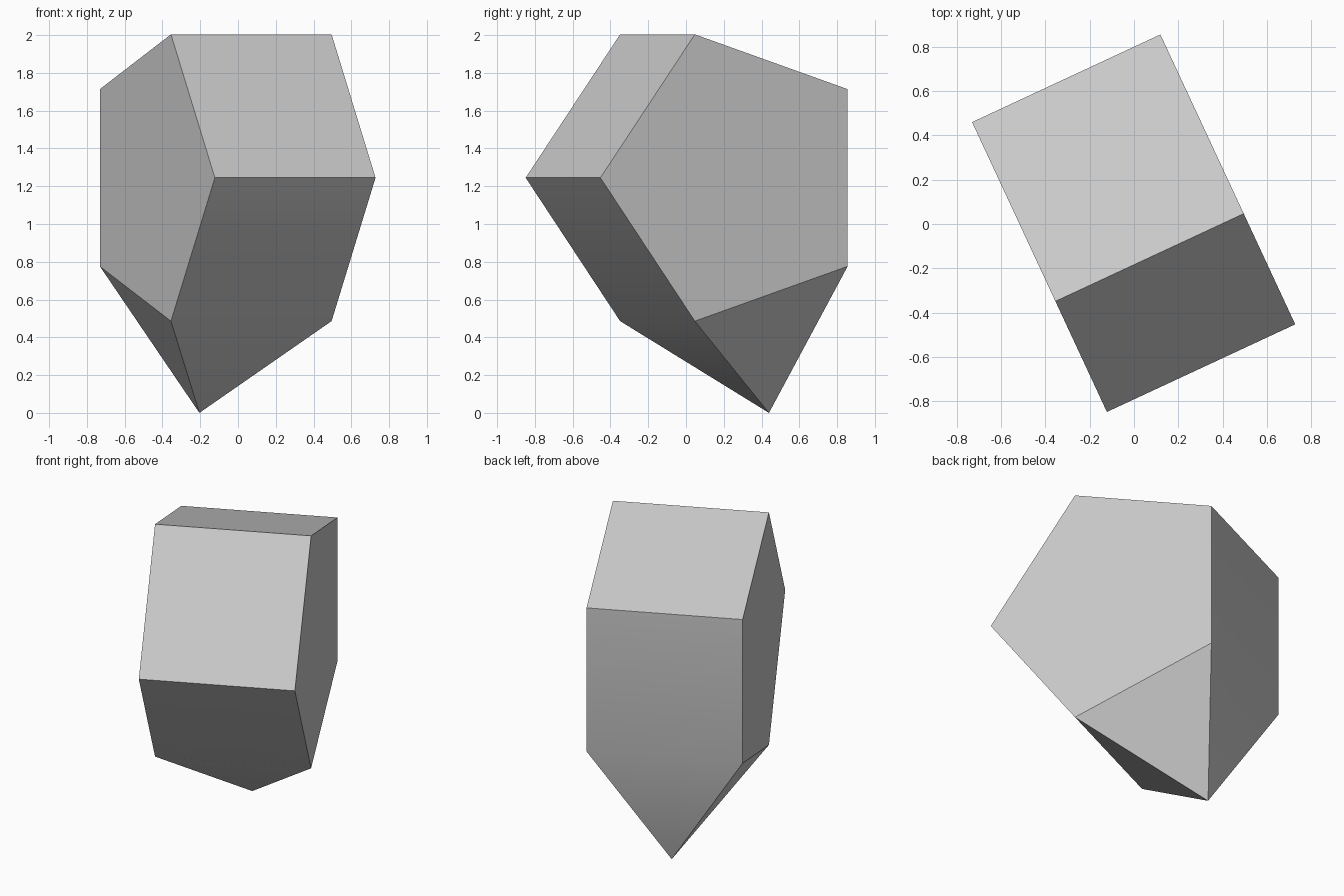
import bpy
import bmesh
from math import cos, sin, pi, radians, sqrt
from mathutils import Matrix

if "Cube" in bpy.data.objects:
    bpy.data.objects.remove(bpy.data.objects["Cube"], do_unlink=True)

SIDES = 5
RADIUS = 0.798
EDGE = 2 * RADIUS * sin(pi / SIDES)  # every edge has the same length

# Pentagonal prism lying along x, one corner pointing forward
bm = bmesh.new()


def ring(x):
    angles = [pi + 2 * pi * i / SIDES for i in range(SIDES)]
    return [bm.verts.new((x, RADIUS * cos(a), RADIUS * sin(a))) for a in angles]


right = ring(-EDGE / 2)
left = ring(EDGE / 2)
bm.faces.new(right)
bm.faces.new(left)
for i in range(SIDES):
    j = (i + 1) % SIDES
    bm.faces.new((right[i], right[j], left[j], left[i]))
bmesh.ops.recalc_face_normals(bm, faces=bm.faces[:])
bm.normal_update()

# Equilateral pyramid raised on the lower front side
base = min(bm.faces, key=lambda f: f.calc_center_median().z)
outward = base.normal.copy()
tip = bmesh.ops.poke(bm, faces=[base])["verts"][0]
tip.co += outward * EDGE / sqrt(2)

# Turn it and stand it on its tip
turn = Matrix.Rotation(radians(24.95), 4, "Z")
place = Matrix.Translation((0, 0.08, -tip.co.z))
bmesh.ops.transform(bm, matrix=turn @ place, verts=bm.verts[:])
bmesh.ops.recalc_face_normals(bm, faces=bm.faces[:])

mesh = bpy.data.meshes.new("augmented_prism")
bm.to_mesh(mesh)
bm.free()
body = bpy.data.objects.new("augmented_prism", mesh)
bpy.context.collection.objects.link(body)

# Plain grey
grey = bpy.data.materials.new("light_grey")
grey.use_nodes = True
color = (0.6, 0.6, 0.6, 1)
grey.diffuse_color = color
grey.node_tree.nodes["Principled BSDF"].inputs["Base Color"].default_value = color
mesh.materials.append(grey)

# Shallow folds blend, steep edges stay sharp
bpy.ops.object.select_all(action="DESELECT")
body.select_set(True)
bpy.context.view_layer.objects.active = body
bpy.ops.object.shade_smooth_by_angle(angle=radians(30))
